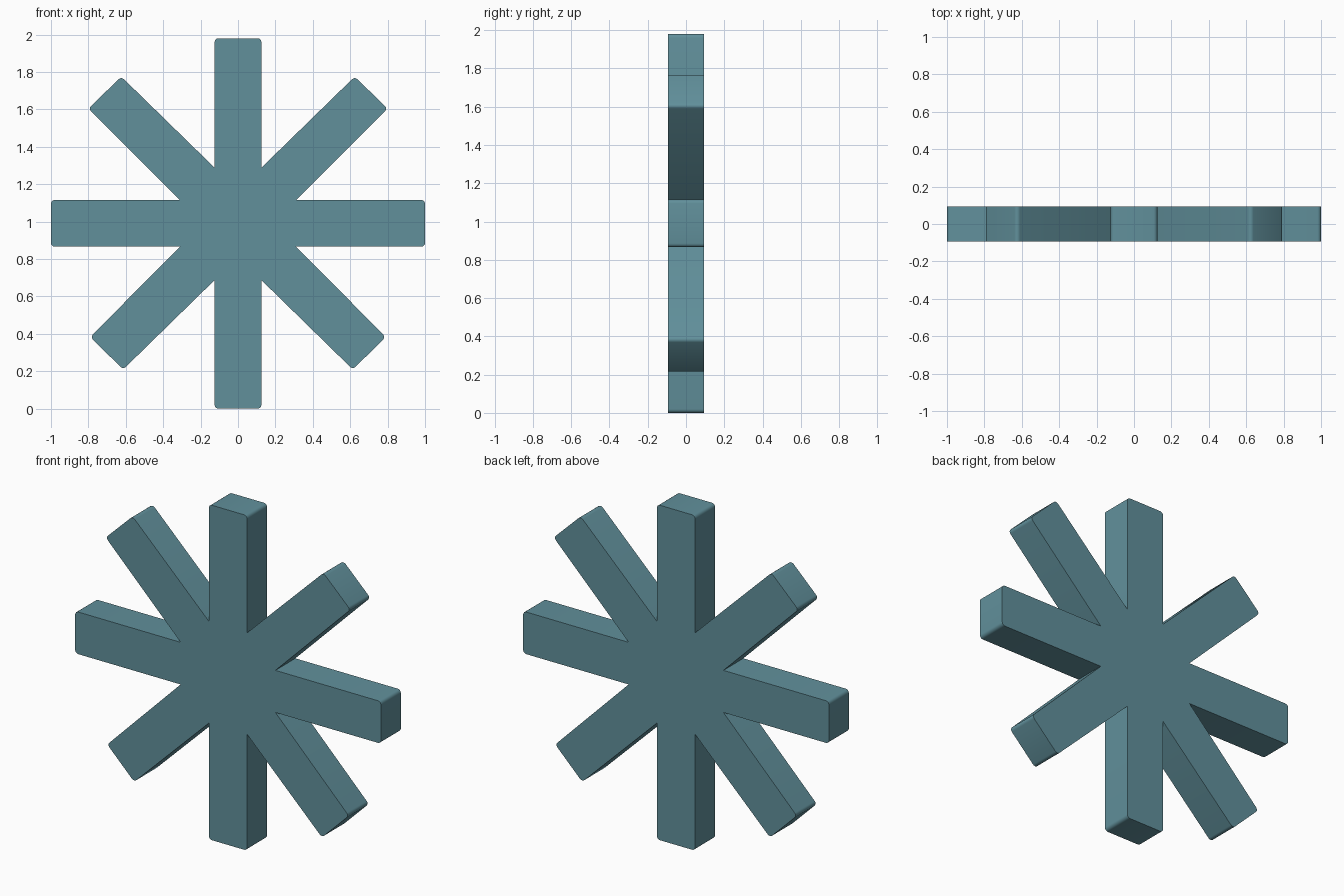
import bpy, bmesh, math

if "Cube" in bpy.data.objects:
    bpy.data.objects.remove(bpy.data.objects["Cube"])

HALF_DEPTH = 0.093
CORNER_RADIUS = 0.02

# Right half of the eight-armed outline, top to bottom: x, z, is a tip corner
half = [
    (0.125, 1.98, True), (0.125, 1.288, False),
    (0.624, 1.775, True), (0.80, 1.604, True),
    (0.31, 1.115, False), (1.0, 1.115, True),
    (1.0, 0.866, True), (0.31, 0.866, False),
    (0.79, 0.383, True), (0.614, 0.209, True),
    (0.125, 0.687, False), (0.125, 0.0, True),
]
outline = half + [(-x, z, tip) for x, z, tip in reversed(half)]

# Flat asterisk plate: front and back faces joined by side walls
bm = bmesh.new()
front = [bm.verts.new((x, -HALF_DEPTH, z)) for x, z, _ in outline]
back = [bm.verts.new((x, HALF_DEPTH, z)) for x, z, _ in outline]
bm.faces.new(front)
bm.faces.new(back[::-1])
n = len(outline)
for i in range(n):
    j = (i + 1) % n
    bm.faces.new((front[i], back[i], back[j], front[j]))
bmesh.ops.recalc_face_normals(bm, faces=bm.faces)

# Slightly rounded corners at the arm tips
tip_edges = [bm.edges.get((front[i], back[i])) for i in range(n) if outline[i][2]]
bmesh.ops.bevel(bm, geom=tip_edges, offset=CORNER_RADIUS, offset_type='OFFSET',
                segments=4, profile=0.5, affect='EDGES')

mesh = bpy.data.meshes.new("asterisk")
bm.to_mesh(mesh)
bm.free()
asterisk = bpy.data.objects.new("asterisk", mesh)
bpy.context.collection.objects.link(asterisk)

# Teal colour
teal = bpy.data.materials.new("teal")
teal.diffuse_color = (0.12, 0.28, 0.33, 1.0)
teal.use_nodes = True
teal.node_tree.nodes["Principled BSDF"].inputs["Base Color"].default_value = teal.diffuse_color
mesh.materials.append(teal)

# Smooth tip corners, sharp everywhere else
bpy.context.view_layer.objects.active = asterisk
asterisk.select_set(True)
bpy.ops.object.shade_smooth_by_angle(angle=math.radians(30))
